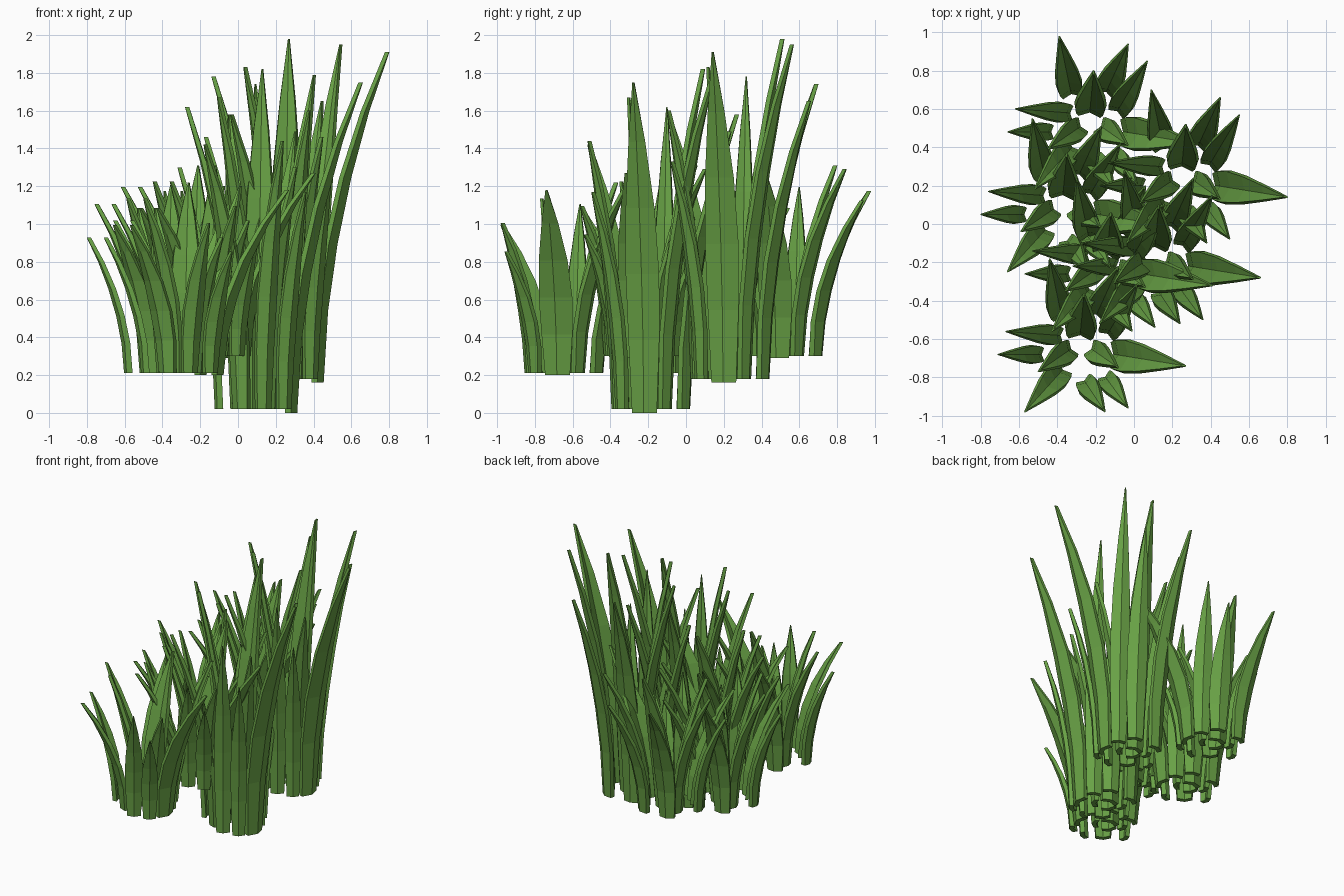
import bpy, bmesh
from mathutils import Vector

cube = bpy.data.objects.get("Cube")
if cube:
    bpy.data.objects.remove(cube, do_unlink=True)

green = bpy.data.materials.new("grass_green")
green.use_nodes = True
colour = (0.14, 0.36, 0.06, 1)
green.diffuse_color = colour
green.node_tree.nodes["Principled BSDF"].inputs["Base Color"].default_value = colour

# Blade outline: (fraction of height, fraction of full width)
OUTLINE = [(0, 0.74), (0.22, 0.92), (0.42, 1), (0.62, 0.86), (0.82, 0.5), (1, 0.05)]

# One clump: base x, base y, tip x, tip y, height, width
BLADES = [
    (-0.10, 0.16, -0.16, 0.45, 1.58, 0.14),
    (0.00, 0.06, 0.02, 0.27, 1.82, 0.17),
    (0.09, 0.17, 0.20, 0.41, 1.49, 0.14),
    (0.15, 0.07, 0.30, 0.32, 1.79, 0.13),
    (0.18, -0.05, 0.55, -0.11, 1.75, 0.18),
    (0.14, -0.18, 0.25, -0.33, 1.17, 0.11),
    (0.03, -0.20, 0.13, -0.35, 1.44, 0.12),
    (-0.10, -0.14, -0.29, -0.35, 1.42, 0.14),
    (-0.22, -0.05, -0.43, -0.05, 1.30, 0.10),
    (-0.12, 0.05, -0.39, 0.07, 1.62, 0.11),
    (-0.06, -0.03, -0.22, -0.14, 1.67, 0.13),
    (0.07, -0.03, 0.20, -0.12, 1.30, 0.13),
]


def add_blade(bm, bx, by, tx, ty, height, width):
    """Folded leaf, bending outward, with its groove on the inner side."""
    base, tip = Vector((bx, by, 0.02)), Vector((tx, ty, height))
    if width > 0.17:
        base.z = 0
    out = Vector((tx - bx, ty - by, 0)).normalized()
    side = Vector((-out.y, out.x, 0))
    rows = []
    for t, w in OUTLINE:
        centre = base.lerp(tip, t * t)
        centre.z = base.z + (tip.z - base.z) * t
        half = width * w / 2
        fold = half * 0.36
        thick = 0.032 - 0.01 * t
        section = [(-half, 0), (0, fold), (half, 0),
                   (half * 0.9, -thick), (0, fold - thick), (-half * 0.9, -thick)]
        rows.append([bm.verts.new(centre + side * u + out * v) for u, v in section])
    for low, high in zip(rows, rows[1:]):
        for i in range(6):
            j = (i + 1) % 6
            bm.faces.new((low[i], low[j], high[j], high[i]))
    # Close both ends along the fold
    for row in (rows[0], rows[-1]):
        bm.faces.new((row[0], row[1], row[4], row[5]))
        bm.faces.new((row[1], row[2], row[3], row[4]))


bm = bmesh.new()
for blade in BLADES:
    add_blade(bm, *blade)
bmesh.ops.recalc_face_normals(bm, faces=bm.faces)
clump_mesh = bpy.data.meshes.new("grass_clump")
bm.to_mesh(clump_mesh)
bm.free()
clump_mesh.materials.append(green)

# Clumps: name, position, height factor
CLUMPS = [
    ("back_clump", (-0.23, 0.53, 0.29), 0.56),
    ("tall_left_clump", (0.25, 0.25, 0.16), 1),
    ("front_clump", (-0.28, -0.63, 0.2), 0.56),
    ("right_clump", (-0.37, 0.10, 0.2), 0.56),
    ("tall_middle_clump", (0.11, -0.17, 0), 1),
    ("middle_clump", (-0.14, -0.21, 0.29), 0.56),
]
for name, place, factor in CLUMPS:
    clump = bpy.data.objects.new(name, clump_mesh)
    clump.location = place
    clump.scale.z = factor
    bpy.context.collection.objects.link(clump)
